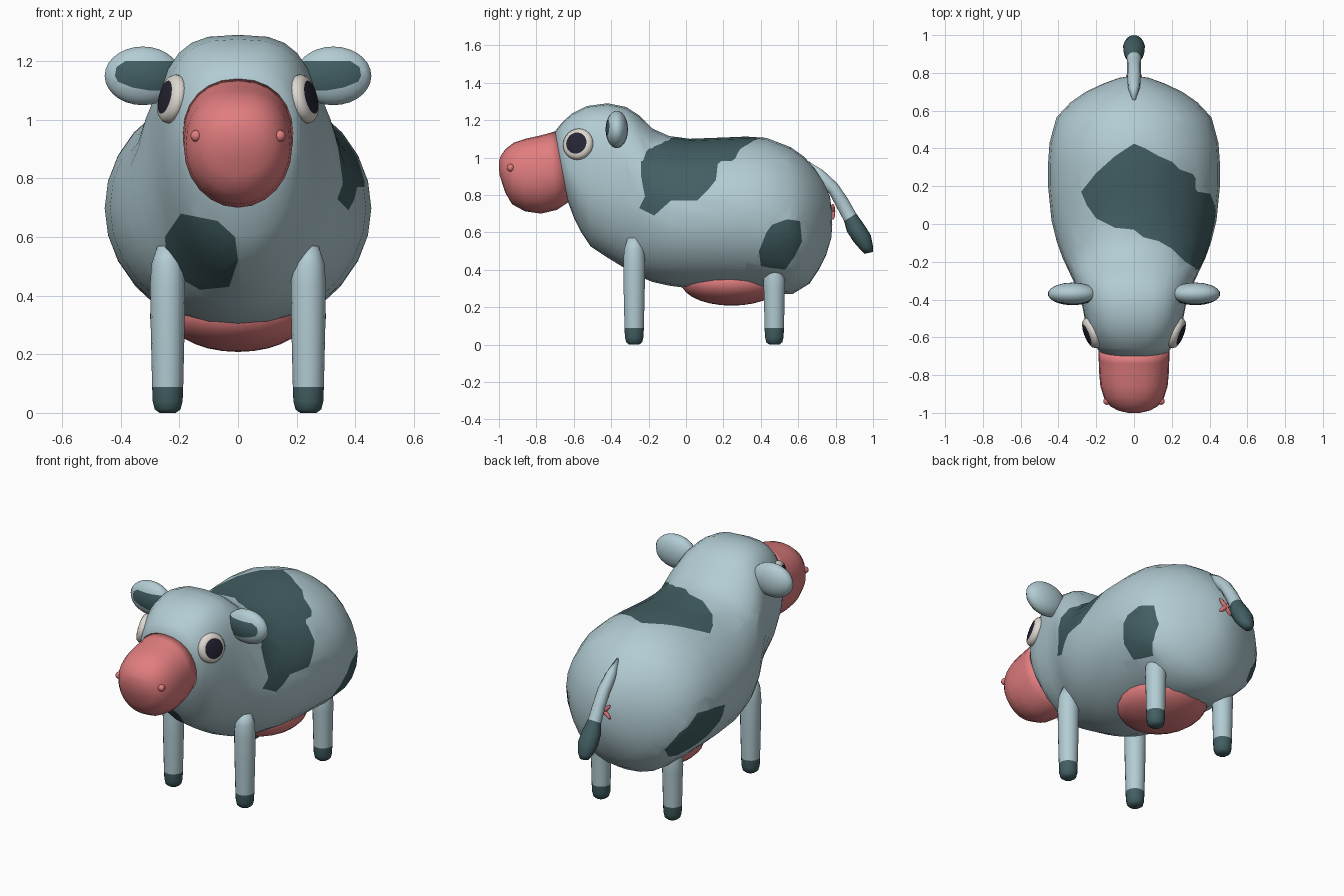
import bpy, bmesh, math
from mathutils import Matrix, Vector

if "Cube" in bpy.data.objects:
    bpy.data.objects.remove(bpy.data.objects["Cube"])


def material(name, rgb):
    m = bpy.data.materials.new(name)
    m.diffuse_color = (*rgb, 1)
    m.use_nodes = True
    m.node_tree.nodes["Principled BSDF"].inputs["Base Color"].default_value = m.diffuse_color
    return m


HIDE = material("pale_blue_hide", (0.445, 0.604, 0.651))
DARK = material("dark_teal", (0.054, 0.112, 0.122))
PINK = material("pink_skin", (0.753, 0.205, 0.212))
WHITE = material("eye_white", (0.730, 0.686, 0.631))
BLACK = material("pupil_black", (0.019, 0.018, 0.034))


def finish(bm, name, mats):
    bmesh.ops.recalc_face_normals(bm, faces=bm.faces)
    for f in bm.faces:
        f.smooth = True
    me = bpy.data.meshes.new(name)
    bm.to_mesh(me)
    bm.free()
    for m in mats:
        me.materials.append(m)
    ob = bpy.data.objects.new(name, me)
    bpy.context.collection.objects.link(ob)
    return ob


def skin(bm, rings):
    """Join rings of vertices with quads and cap both ends."""
    n = len(rings[0])
    for a, b in zip(rings, rings[1:]):
        for i in range(n):
            j = (i + 1) % n
            bm.faces.new((a[i], a[j], b[j], b[i]))
    bm.faces.new(rings[0])
    bm.faces.new(rings[-1][::-1])
    bmesh.ops.recalc_face_normals(bm, faces=bm.faces)


def loft(rows, seg):
    """Rows: top y, top z, bottom y, bottom z, half width, upper squareness."""
    bm = bmesh.new()
    rings = []
    for ty, tz, by, bz, hw, e in rows:
        ring = []
        for i in range(seg):
            t = 2 * math.pi * i / seg
            c, s = math.cos(t), math.sin(t)
            p = 2 / (e if s > 0 else 2)
            k = math.copysign(abs(s) ** p, s)
            x = hw * math.copysign(abs(c) ** p, c)
            ring.append(bm.verts.new((x, (ty + by) / 2 + k * (ty - by) / 2,
                                      (tz + bz) / 2 + k * (tz - bz) / 2)))
        rings.append(ring)
    skin(bm, rings)
    return bm


def lathe(profile, seg, matrix):
    """Turn (radius, height) points about z."""
    bm = bmesh.new()
    rings = [[bm.verts.new((r * math.cos(2 * math.pi * i / seg),
                            r * math.sin(2 * math.pi * i / seg), z))
              for i in range(seg)] for r, z in profile]
    skin(bm, rings)
    return bm, matrix


def ellipsoid(center, radii, u=16, v=12, axis=None):
    bm = bmesh.new()
    rot = axis or Matrix()
    bmesh.ops.create_uvsphere(bm, u_segments=u, v_segments=v, radius=1,
                              matrix=Matrix.Translation(center) @ rot @ Matrix.Diagonal((*radii, 1)))
    return bm


def inside(p, poly):
    hit = False
    for (x1, y1), (x2, y2) in zip(poly, poly[1:] + poly[:1]):
        if (y1 > p[1]) != (y2 > p[1]) and p[0] < (x2 - x1) * (p[1] - y1) / (y2 - y1) + x1:
            hit = not hit
    return hit


def cut(bm, faces, co, no):
    geom = set(faces)
    for f in faces:
        geom.update(f.edges)
        geom.update(f.verts)
    bmesh.ops.bisect_plane(bm, geom=list(geom), dist=1e-5, plane_co=co, plane_no=no)


def paint(bm, poly, a, b, region, index=1):
    """Cut a patch outline, seen along the remaining axis, and colour it."""
    for p, q in zip(poly, poly[1:] + poly[:1]):
        near = []
        for f in bm.faces:
            if region(f.calc_center_median(), f.normal):
                if all(min(v.co[k] for v in f.verts) <= max(p[i], q[i]) and
                       max(v.co[k] for v in f.verts) >= min(p[i], q[i])
                       for i, k in enumerate((a, b))):
                    near.append(f)
        co, no = Vector(), Vector()
        co[a], co[b] = p
        no[a], no[b] = p[1] - q[1], q[0] - p[0]
        if near:
            cut(bm, near, co, no.normalized())
            bm.normal_update()
    for f in bm.faces:
        c = f.calc_center_median()
        if region(c, f.normal) and inside((c[a], c[b]), poly):
            f.material_index = index


# Body and head in one loft, from face to rump
body = loft([
    (-.70, 1.14, -.63, .76, .188, 2.2), (-.66, 1.19, -.60, .68, .215, 2.4),
    (-.61, 1.235, -.56, .60, .235, 2.7), (-.53, 1.275, -.51, .525, .257, 3),
    (-.42, 1.29, -.42, .465, .277, 3), (-.32, 1.27, -.33, .41, .31, 2.7),
    (-.25, 1.225, -.25, .365, .345, 2.3), (-.18, 1.155, -.18, .335, .378, 2),
    (-.09, 1.115, -.09, .315, .41, 2), (.02, 1.10, .02, .30, .437, 2),
    (.20, 1.107, .20, .29, .455, 2), (.32, 1.112, .32, .285, .455, 2),
    (.43, 1.105, .43, .275, .447, 2), (.56, 1.055, .57, .27, .41, 2),
    (.63, 1.005, .66, .325, .335, 2), (.69, .94, .71, .40, .255, 2),
    (.735, .87, .75, .48, .165, 2), (.77, .79, .777, .57, .08, 2),
    (.78, .72, .782, .64, .03, 2)], 28)
# Saddle patch: upper part outlined from above, lower part from the side
cut(body, [f for f in body.faces if -.35 < f.calc_center_median().y < .5], (0, 0, .98), (0, 0, 1))
paint(body, [(0, .425), (.06, .40), (.13, .36), (.20, .33), (.24, .29), (.31, .265),
             (.37, .18), (.45, .09), (.45, -.15), (.385, -.22), (.33, -.235), (.27, -.20),
             (.20, -.13), (.13, -.09), (.05, -.07), (0, -.03), (-.10, -.02), (-.20, .03),
             (-.25, .10), (-.28, .17), (-.20, .27), (-.10, .36)], 0, 1,
      lambda c, n: c.z > .98 and n.z > 0)
paint(body, [(-.24, 1.0), (.21, 1.0), (.17, .965), (.16, .88), (.12, .83), (.06, .77),
             (-.08, .77), (-.17, .69), (-.25, .73), (-.22, .79), (-.24, .90)], 1, 2,
      lambda c, n: c.z < .98 and c.x > .1)
# Flank patches and chest patch
paint(body, [(.43, .60), (.46, .64), (.54, .67), (.61, .66), (.62, .55), (.58, .47),
             (.53, .40), (.45, .41), (.40, .42), (.39, .50)], 1, 2, lambda c, n: c.x > .1)
paint(body, [(.27, .67), (.36, .69), (.50, .70), (.60, .60), (.64, .50), (.60, .44),
             (.48, .46), (.38, .50), (.29, .57)], 1, 2, lambda c, n: c.x < -.1)
paint(body, [(-.25, .60), (-.195, .68), (-.07, .655), (-.01, .60), (0, .52), (-.03, .43),
             (-.13, .42), (-.19, .455), (-.24, .50)], 0, 2, lambda c, n: n.y < 0 and c.y < -.1)
finish(body, "body", [HIDE, DARK])

# Snout
finish(loft([
    (-1.0, .98, -.998, .91, .035, 2), (-.99, 1.01, -.985, .87, .085, 2.1),
    (-.965, 1.045, -.965, .81, .125, 2.2), (-.92, 1.08, -.93, .75, .157, 2.3),
    (-.86, 1.10, -.86, .712, .178, 2.4), (-.79, 1.115, -.775, .70, .185, 2.4),
    (-.74, 1.128, -.69, .72, .187, 2.3), (-.70, 1.14, -.63, .76, .188, 2.2)], 24),
    "snout", [PINK])

# Udder
finish(ellipsoid((0, .245, .33), (.235, .27, .122), 20, 14), "udder", [PINK])

# Tail with a dark tuft
tail = loft([
    (.655, .98, .68, .89, .018, 2), (.735, .93, .715, .85, .032, 2),
    (.81, .86, .765, .81, .036, 2), (.865, .78, .805, .735, .036, 2),
    (.91, .70, .845, .66, .038, 2), (.95, .645, .86, .605, .054, 2),
    (.988, .585, .895, .55, .058, 2), (1.0, .525, .93, .51, .045, 2),
    (1.0, .495, .955, .485, .025, 2)], 12)
for f in tail.faces:
    c = f.calc_center_median()
    f.material_index = int(c.z < .68 and c.y > .84)
finish(tail, "tail", [HIDE, DARK])

# Crossed pink mark under the tail
for side, tag in ((1, "a"), (-1, "b")):
    tilt = Matrix.Rotation(math.radians(45 * side), 4, 'Y')
    finish(ellipsoid((0, .785, .71), (.013, .013, .06), 8, 8, tilt), "rear_mark_" + tag, [PINK])

for s, tag in ((1, "right"), (-1, "left")):
    # Legs with dark hooves
    for y, top, part in ((-.277, .57, "front"), (.472, .46, "back")):
        leg, m = lathe([(.028, 0), (.044, .012), (.051, .04), (.053, .088), (.058, .30),
                        (.06, top - .13), (.055, top - .06), (.035, top)], 14,
                       Matrix.Translation((.24 * s, y, 0)))
        for f in leg.faces:
            f.material_index = int(f.calc_center_median().z < .088)
        leg.transform(m)
        finish(leg, f"{part}_leg_{tag}", [HIDE, DARK])

    # Ear with a dark inner patch on the front
    ear = ellipsoid((.325 * s, -.37, 1.15), (.132, .06, .1), 18, 14)
    ear.normal_update()
    paint(ear, [(.18 * s, 1.20), (.385 * s, 1.20), (.415 * s, 1.18), (.42 * s, 1.15),
                (.41 * s, 1.13), (.36 * s, 1.11), (.30 * s, 1.10), (.18 * s, 1.10)], 0, 2,
          lambda c, n: n.y < 0)
    finish(ear, "ear_" + tag, [HIDE, DARK])

    # Eye: shallow dome with a pupil disc in the middle
    look = Vector((.9 * s, -.35, .22)).to_track_quat('Z', 'Y').to_matrix().to_4x4()
    eye, m = lathe([(.07, -.03), (.085, -.008), (.084, .004), (.074, .018), (.058, .024),
                    (.03, .028), (.006, .029)], 24,
                   Matrix.Translation((.228 * s, -.578, 1.072)) @ look)
    for f in eye.faces:
        c = f.calc_center_median()
        f.material_index = int(c.z > .02 and c.xy.length < .058 and f.normal.z > .5
                               and max(v.co.xy.length for v in f.verts) < .06)
    eye.transform(m)
    finish(eye, "eye_" + tag, [WHITE, BLACK])

    # Nostril bump
    finish(ellipsoid((.143 * s, -.938, .945), (.02, .02, .02), 10, 8), "nostril_" + tag, [PINK])
